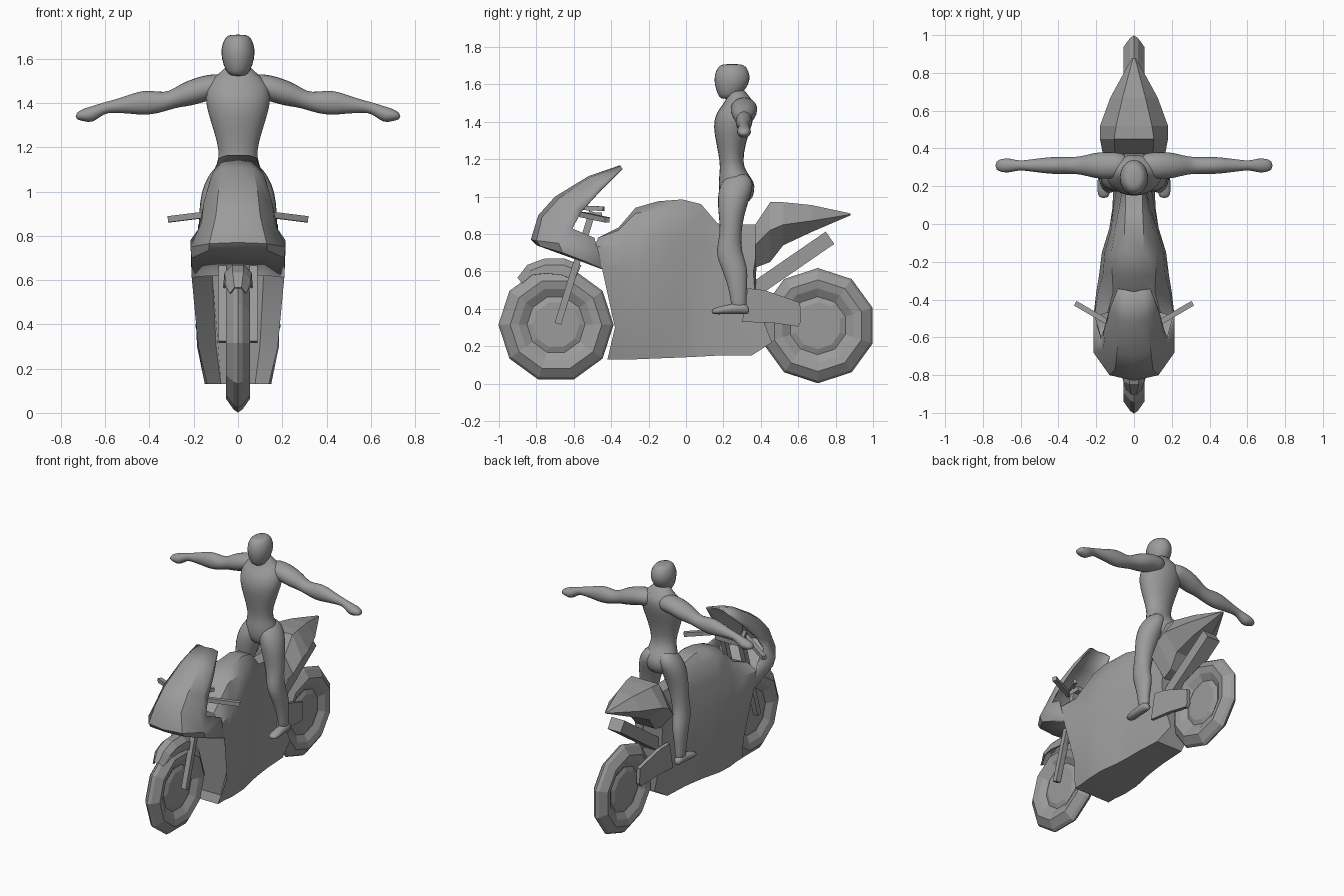
import bpy, bmesh, math
from mathutils import Vector

grey = bpy.data.materials.new("grey")
grey.diffuse_color = (0.33, 0.33, 0.33, 1)


def make(name, verts, faces, angle=None, sub=0, thick=0):
    me = bpy.data.meshes.new(name)
    me.from_pydata([tuple(v) for v in verts], [], faces)
    bm = bmesh.new()
    bm.from_mesh(me)
    bmesh.ops.remove_doubles(bm, verts=bm.verts, dist=1e-4)
    bmesh.ops.recalc_face_normals(bm, faces=bm.faces)
    bm.to_mesh(me)
    bm.free()
    me.materials.append(grey)
    ob = bpy.data.objects.new(name, me)
    bpy.context.collection.objects.link(ob)
    if thick:
        ob.modifiers.new("thick", 'SOLIDIFY').thickness = thick
    if sub:
        ob.modifiers.new("sub", 'SUBSURF').levels = sub
        ob.modifiers["sub"].render_levels = sub
    if angle:
        bpy.ops.object.select_all(action='DESELECT')
        ob.select_set(True)
        bpy.context.view_layer.objects.active = ob
        bpy.ops.object.shade_smooth_by_angle(angle=math.radians(angle))
    return ob


def loft(name, rings, closed=True, caps=True, **kw):
    n, m = len(rings[0]), len(rings)
    faces = [(i * n + j, i * n + (j + 1) % n, (i + 1) * n + (j + 1) % n, (i + 1) * n + j)
             for i in range(m - 1) for j in range(n if closed else n - 1)]
    if caps:
        faces += [tuple(range(n)), tuple(range((m - 1) * n, m * n))]
    return make(name, [p for r in rings for p in r], faces, **kw)


def mirror_ring(half):
    return half + [(-x, y, z) for x, y, z in reversed(half)]


def beam(name, a, b, w, h):
    a, b = Vector(a), Vector(b)
    d = (b - a).normalized()
    s = d.cross((0, 0, 1)).normalized()
    u = s.cross(d)
    ring = [s * w + u * h, s * w - u * h, -s * w - u * h, u * h - s * w]
    return loft(name, [[a + k for k in ring], [b + k for k in ring]])


def oval(c, r1, r2, axis='z', n=12):
    out = []
    for i in range(n):
        p, q = r1 * math.cos(math.tau * i / n), r2 * math.sin(math.tau * i / n)
        out.append(Vector(c) + Vector({'z': (p, q, 0), 'x': (0, p, q), 'y': (p, 0, q)}[axis]))
    return out


# wheels: ten sided tyre, dished rim and hub plate
def wheel(name, y, z, turn):
    prof = [(.125, -.03), (.155, -.018), (.2, -.045), (.245, -.055), (.295, -.02),
            (.308, 0), (.295, .02), (.245, .055), (.2, .045), (.155, .018), (.125, .03)]
    rings = [[(x, y + r * math.cos(turn + math.tau * i / 10), z + r * math.sin(turn + math.tau * i / 10))
              for i in range(10)] for r, x in prof]
    loft(name, rings)


wheel("front_wheel", -.695, .315, 0)
wheel("rear_wheel", .705, .31, math.pi / 10)

# front fender: arched shell over the tyre
arcs = []
for deg, r, w, low in ((129, .32, .04, .03), (115, .35, .06, .06), (100, .355, .065, .08),
                       (82, .355, .065, .09), (66, .345, .065, .09)):
    c, s = math.cos(math.radians(deg)), math.sin(math.radians(deg))
    row = [(x, -.70 + (r - d) * c, .318 + (r - d) * s) for x, d in ((w, low), (w * .95, .035), (w * .4, 0))]
    arcs.append(mirror_ring(row))
loft("front_fender", arcs, closed=False, caps=False, thick=.008)

# main body
stations = [
    (-.36, ((.14, .13), (.18, .30), (.20, .62), (.19, .74), (.11, .82), (.05, .835))),
    (-.27, ((.15, .13), (.185, .3), (.185, .60), (.165, .78), (.115, .91), (.05, .94))),
    (-.15, ((.15, .135), (.17, .3), (.17, .60), (.155, .8), (.12, .93), (.05, .975))),
    (-.02, ((.125, .14), (.13, .30), (.13, .60), (.12, .80), (.10, .93), (.05, .985))),
    (.08, ((.115, .145), (.115, .3), (.11, .60), (.09, .78), (.08, .90), (.045, .96))),
    (.17, ((.11, .15), (.11, .30), (.095, .55), (.07, .70), (.065, .80), (.045, .855))),
]
front = [(.14, -.42, .13), (.18, -.38, .3), (.21, -.45, .62), (.21, -.49, .73), (.14, -.47, .78), (.05, -.46, .78)]
back = [(.10, .35, .15), (.08, .46, .22), (.07, .37, .45), (.07, .36, .6), (.06, .38, .72), (.05, .37, .85)]
recess = [(x * .55, y + .12, z) for x, y, z in front]
rings = [recess, front] + [[(x, y, z) for x, z in prof] for y, prof in stations] + [back]
loft("body", [mirror_ring(r) for r in rings], angle=40)

# nose fairing and windshield: curved shell with a sloping underside
rows = [
    [(.20, -.44, .61), (.19, -.46, .615), (.11, -.47, .62), (0, -.47, .62)],
    [(.21, -.45, .62), (.21, -.66, .70), (.13, -.78, .735), (0, -.80, .74)],
    [(.215, -.49, .78), (.215, -.68, .75), (.13, -.80, .765), (0, -.83, .77)],
    [(.18, -.61, .83), (.165, -.67, .86), (.10, -.77, .89), (0, -.79, .90)],
    [(.16, -.56, .92), (.155, -.60, .95), (.09, -.68, .99), (0, -.70, 1.0)],
    [(.13, -.45, 1.04), (.12, -.46, 1.07), (.07, -.51, 1.105), (0, -.52, 1.11)],
    [(.085, -.34, 1.15), (.08, -.345, 1.155), (.05, -.35, 1.165), (0, -.36, 1.165)],
]
loft("nose_fairing", [mirror_ring(r) for r in rows], closed=False, caps=False, thick=.01, angle=35)

# tail section
tail = [
    (.37, ((.06, .62), (.165, .74), (.10, .85))), (.45, ((.07, .65), (.18, .82), (.105, .97))),
    (.52, ((.08, .74), (.18, .85), (.095, .97))), (.67, ((.06, .81), (.125, .87), (.06, .955))),
    (.88, ((.005, .90), (.01, .905), (.005, .91))),
]
loft("tail", [mirror_ring([(x, y, z) for x, z in p]) for y, p in tail])

# exhaust, steering head
beam("exhaust", (0, .32, .47), (0, .77, .78), .05, .04)
beam("steering_head", (-.09, -.50, .90), (.09, -.50, .90), .05, .015)

for s, side in ((1, "right"), (-1, "left")):
    # forks, handlebars and levers
    beam(side + "_fork", (s * .07, -.685, .32), (s * .07, -.50, .92), .018, .018)
    beam(side + "_handlebar", (s * .07, -.56, .905), (s * .31, -.42, .875), .014, .014)
    beam(side + "_lever", (s * .07, -.55, .94), (s * .12, -.44, .935), .012, .012)
    # swing arm plate, tapering in toward the axle
    poly = [(.30, .33), (.46, .325), (.60, .305), (.615, .33), (.61, .433), (.42, .50), (.33, .51)]
    loft(side + "_swing_arm", [[(s * (x - .12 * (y - .3)), y, z) for y, z in poly] for x in (.085, .11)])
    # rider leg
    leg = [((.05, .28, 1.13), .04, .05), ((.065, .275, 1.07), .075, .095), ((.085, .255, 1.0), .085, .092),
           ((.105, .242, .90), .075, .07), ((.12, .24, .80), .06, .056), ((.13, .225, .70), .052, .074),
           ((.14, .258, .63), .05, .075), ((.15, .275, .53), .04, .055), ((.155, .28, .45), .032, .042),
           ((.155, .285, .385), .03, .045)]
    loft(side + "_leg", [oval((s * c[0], c[1], c[2]), a, b) for c, a, b in leg], sub=1, angle=180)
    foot = [(.34, .39, .02, .02), (.31, .405, .034, .035), (.24, .40, .034, .03), (.17, .39, .04, .022), (.135, .385, .025, .015)]
    loft(side + "_foot", [oval((s * .16, y, z), a, b, 'y', 8) for y, z, a, b in foot], sub=1, angle=180)
    # rider arm and hand: x, z, half depth, half height
    arm = [(.03, 1.475, .06, .05), (.09, 1.475, .072, .06), (.15, 1.467, .075, .062), (.21, 1.447, .07, .062),
           (.26, 1.435, .055, .054), (.31, 1.41, .046, .042), (.36, 1.402, .046, .05), (.42, 1.402, .048, .06),
           (.48, 1.397, .042, .047), (.54, 1.388, .034, .034), (.59, 1.382, .027, .026), (.62, 1.37, .028, .03),
           (.66, 1.347, .04, .04), (.70, 1.347, .038, .029), (.735, 1.34, .022, .014)]
    loft(side + "_arm", [oval((s * x, .31, z), a, b, 'x') for x, z, a, b in arm], sub=1, angle=180)

# rider torso and neck
torso = [(.96, .27, .08, .08), (1.03, .272, .115, .10), (1.08, .27, .115, .10), (1.13, .252, .098, .075),
         (1.18, .242, .086, .062), (1.28, .24, .115, .08), (1.38, .247, .15, .108), (1.45, .265, .155, .108),
         (1.50, .285, .135, .085), (1.535, .28, .085, .06), (1.58, .265, .045, .045)]
loft("rider_torso", [oval((0, y, z), a, b) for z, y, a, b in torso], sub=1, angle=180)

# rider head
head = [(1.52, .225, .035, .04), (1.545, .232, .058, .065), (1.60, .245, .078, .097), (1.65, .247, .08, .1),
        (1.695, .247, .062, .08), (1.71, .247, .04, .05)]
loft("rider_head", [oval((0, y, z), a, b) for z, y, a, b in head], sub=1, angle=180)
